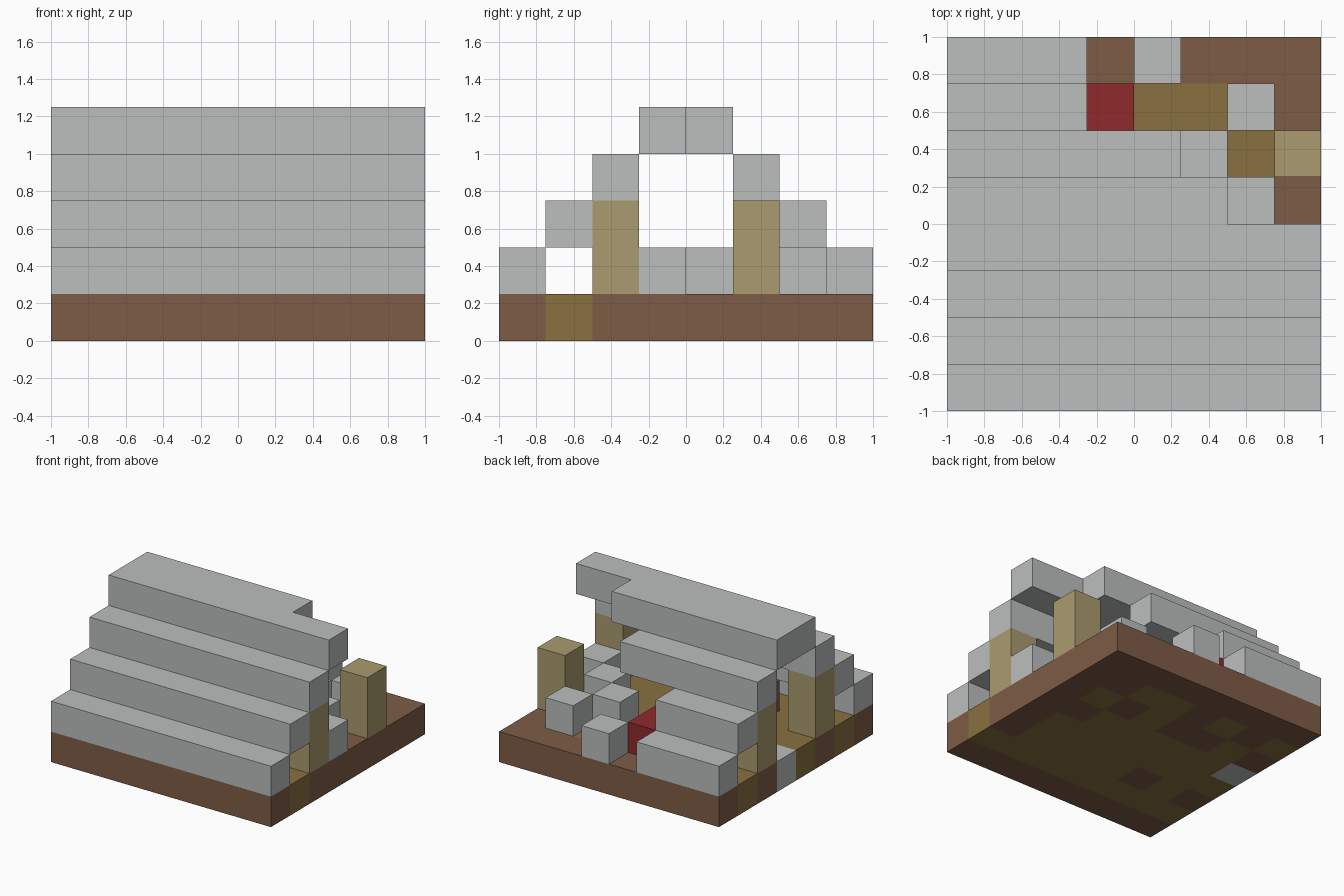
import bpy, bmesh
from mathutils import Vector

cube = bpy.data.objects.get("Cube")
if cube:
    bpy.data.objects.remove(cube, do_unlink=True)

CELL = 0.25  # everything sits on an 8 x 8 grid of cubes


def linear(c):
    c /= 255
    return c / 12.92 if c <= 0.04045 else ((c + 0.055) / 1.055) ** 2.4


def material(name, *rgb):
    mat = bpy.data.materials.new(name)
    mat.use_nodes = True
    colour = (*[linear(c) for c in rgb], 1)
    mat.diffuse_color = colour
    mat.node_tree.nodes["Principled BSDF"].inputs["Base Color"].default_value = colour
    return mat


stone = material("stone grey", 187, 191, 190)
dirt = material("earth brown", 126, 92, 70)
plank = material("plank brown", 136, 113, 64)
log = material("log tan", 170, 156, 110)
red = material("bed red", 144, 42, 44)


def block(xs, ys, zs):
    """All grid cells in the half-open ranges."""
    return [(x, y, z) for x in range(*xs) for y in range(*ys) for z in range(*zs)]


def row(y, z, end=8):
    return block((0, end), (y, y + 1), (z, z + 1))


# Ground plan, back row first: d earth, p plank, s stone
PLAN = ["dddddddd",
        "pdpdppdd",
        "dpddpdpd",
        "spppppdd",
        "pppppppd",
        "dpdppppd",
        "pppppppp",
        "dddddddd"]


def ground(key):
    return [(x, 7 - r, 0) for r, line in enumerate(PLAN)
            for x, c in enumerate(line) if c == key]


parts = [("earth_base", dirt, ground("d")),
         ("plank_floor", plank, ground("p")),
         ("doorstep", stone, ground("s"))]

# Stepped roof: whole on the front slope, broken away on the back slope
for step, back_end in enumerate((3, 3, 5, 6)):
    level = step + 1
    parts.append((f"front_roof_step_{level}", stone, row(step, level)))
    parts.append((f"back_roof_step_{level}", stone, row(7 - step, level, back_end)))

# Corner posts
for side, x in (("right", 0), ("left", 7)):
    for end, y in (("front", 2), ("back", 5)):
        parts.append((f"{end}_{side}_post", log, block((x, x + 1), (y, y + 1), (1, 3))))

# Fallen stones along the broken corner
for n, (x, y) in enumerate([(4, 7), (6, 6), (5, 5), (6, 4), (7, 3)]):
    parts.append((f"fallen_stone_{n + 1}", stone, [(x, y, 1)]))

# Furniture
parts.append(("bed", red, block((3, 4), (5, 7), (1, 2))))
parts.append(("chest", dirt, [(2, 2, 1)]))

filled = {cell for _, _, cells in parts for cell in cells}


def build(name, mat, cells):
    """Join cells into one mesh, leaving out faces hidden between cubes."""
    bm = bmesh.new()
    for cell in cells:
        centre = Vector(cell) + Vector((0.5, 0.5, 0.5))
        for axis in range(3):
            for sign in (-1, 1):
                normal = Vector((0, 0, 0))
                normal[axis] = sign
                if tuple(int(c + n) for c, n in zip(cell, normal)) in filled:
                    continue
                u = Vector((0, 0, 0))
                u[(axis + 1) % 3] = 0.5
                v = normal.cross(u)
                mid = centre + normal / 2
                corners = [mid - u - v, mid + u - v, mid + u + v, mid - u + v]
                bm.faces.new([bm.verts.new((p - Vector((4, 4, 0))) * CELL) for p in corners])
    bmesh.ops.remove_doubles(bm, verts=bm.verts, dist=0.001)
    mesh = bpy.data.meshes.new(name)
    bm.to_mesh(mesh)
    bm.free()
    mesh.materials.append(mat)
    bpy.context.collection.objects.link(bpy.data.objects.new(name, mesh))


for part in parts:
    build(*part)
